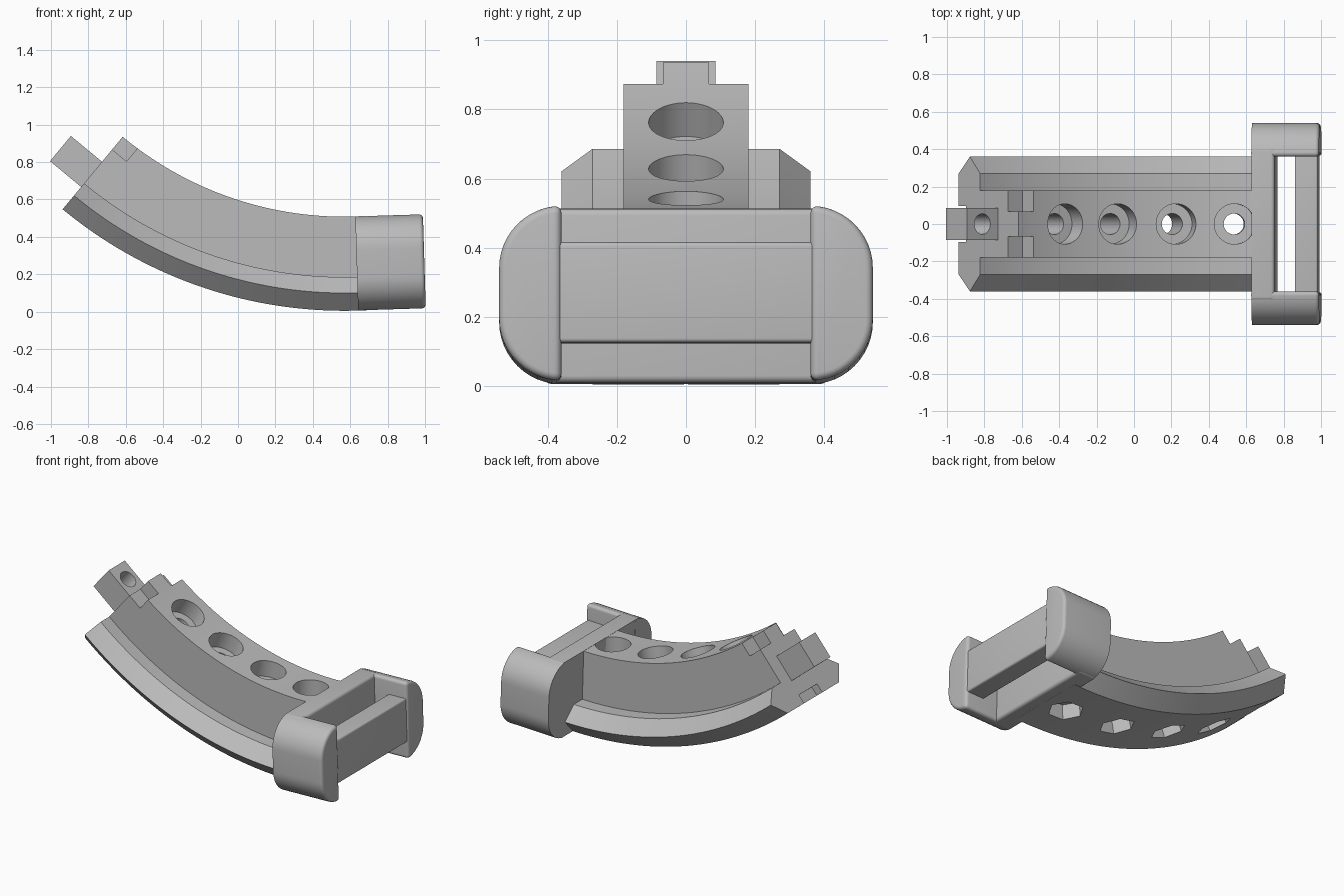
import bpy, bmesh, math
from mathutils import Matrix

if "Cube" in bpy.data.objects:
    bpy.data.objects.remove(bpy.data.objects["Cube"])

grey = bpy.data.materials.new("plain grey")
grey.use_nodes = True
grey.diffuse_color = (0.5, 0.5, 0.5, 1)
grey.node_tree.nodes["Principled BSDF"].inputs["Base Color"].default_value = (0.5, 0.5, 0.5, 1)

# Arc of the curved arm: centre, outer and inner radius, end angles
CX, CZ, R_OUT, R_IN = 0.57, 2.37, 2.365, 1.862
A_END, A_HANDLE = math.radians(39.6), math.radians(-1.75)


def frame(a, r):
    """Local axes on the arc: x along it, z towards its centre."""
    return (Matrix.Translation((CX - r * math.sin(a), 0, CZ - r * math.cos(a)))
            @ Matrix.Rotation(a, 4, 'Y'))


def finish(name, bm, matrix=Matrix()):
    bmesh.ops.transform(bm, matrix=matrix, verts=bm.verts)
    bmesh.ops.recalc_face_normals(bm, faces=bm.faces)
    mesh = bpy.data.meshes.new(name)
    bm.to_mesh(mesh)
    bm.free()
    mesh.materials.append(grey)
    ob = bpy.data.objects.new(name, mesh)
    bpy.context.collection.objects.link(ob)
    return ob


def box(name, xr, yr, zr, matrix, bevel=0):
    bm = bmesh.new()
    bmesh.ops.create_cube(bm, size=1)
    for v in bm.verts:
        v.co = [lo + (c + 0.5) * (hi - lo) for c, (lo, hi) in zip(v.co, (xr, yr, zr))]
    if bevel:
        round_edges(bm, bevel, xr[0])
    return finish(name, bm, matrix)


def rod(name, radius, zr, matrix, sides=48):
    bm = bmesh.new()
    bmesh.ops.create_cone(bm, cap_ends=True, segments=sides, radius1=radius,
                          radius2=radius, depth=zr[1] - zr[0])
    turn = Matrix.Rotation(math.pi / 6, 4, 'Z')
    return finish(name, bm, matrix @ Matrix.Translation((0, 0, sum(zr) / 2)) @ turn)


def round_edges(bm, width, flat_x):
    """Round the sharp edges that do not lie on the flat back plane."""
    bm.normal_update()
    edges = [e for e in bm.edges if e.calc_face_angle(0) > 0.7
             and not all(abs(v.co.x - flat_x) < 1e-4 for v in e.verts)]
    bmesh.ops.bevel(bm, geom=edges, offset=width, segments=5, profile=0.5,
                    affect='EDGES', clamp_overlap=True)


def cut(ob, cutters):
    bpy.context.view_layer.objects.active = ob
    for c in cutters:
        m = ob.modifiers.new("cut", 'BOOLEAN')
        m.operation, m.solver, m.object = 'DIFFERENCE', 'EXACT', c
        bpy.ops.object.modifier_apply(modifier=m.name)
        bpy.data.objects.remove(c)


def smooth(ob):
    bpy.ops.object.select_all(action='DESELECT')
    ob.select_set(True)
    bpy.context.view_layer.objects.active = ob
    bpy.ops.object.shade_smooth_by_angle(angle=math.radians(30))


# Curved arm: T-shaped section swept along the arc
half = [(0.27, R_OUT), (0.36, 2.27), (0.27, 2.185), (0.18, 2.185), (0.18, R_IN)]
section = half + [(-y, r) for y, r in reversed(half)]
bm = bmesh.new()
STEPS = 48
a_start = A_HANDLE - 0.02
rings = []
for i in range(STEPS + 1):
    a = a_start + (A_END - a_start) * i / STEPS
    rings.append([bm.verts.new(frame(a, r) @ Matrix.Translation((0, y, 0)).translation)
                  for y, r in section])
n = len(section)
for p, q in zip(rings, rings[1:]):
    for j in range(n):
        bm.faces.new((p[j], p[(j + 1) % n], q[(j + 1) % n], q[j]))
bm.faces.new(rings[0])
bm.faces.new(rings[-1])
arm = finish("curved_arm", bm)

# Counterbored screw holes with hexagonal nut pockets underneath
cutters = []
for deg in (1.0, 10.7, 20.7, 30.3):
    a = math.radians(deg)
    cutters.append(rod("bore", 0.108, (-0.11, 0.1), frame(a, R_IN)))
    cutters.append(rod("hole", 0.056, (-0.6, 0.1), frame(a, R_IN)))
    cutters.append(rod("nut", 0.108, (-0.1, 0.1), frame(a, R_OUT), 6))

# Side notches at the top of the free end, and one small notch at its foot
for yr in ((0.067, 0.3), (-0.3, -0.067)):
    cutters.append(box("notch", (-0.1, 0.1), yr, (-0.088, 0.1), frame(A_END, R_IN)))
cutters.append(box("foot_notch", (-0.1, 0.05), (-0.095, 0.095), (-0.1, 0.06),
                   frame(A_END, R_OUT)))
cut(arm, cutters)
smooth(arm)

# Square peg on the free end, with a pin hole
peg_frame = frame(A_END, 2.21)
peg = box("end_peg", (-0.216, 0.02), (-0.085, 0.085), (0, 0.175), peg_frame)
cut(peg, [rod("pin", 0.055, (-0.1, 0.3), peg_frame @ Matrix.Translation((-0.108, 0, 0)))])
smooth(peg)

# Handle: two rounded cheeks, a back wall and a cross bar
grip = frame(A_HANDLE, R_OUT)
LENGTH, HEIGHT, CORNER = 0.362, 0.505, 0.18
for side, name in ((1, "left_cheek"), (-1, "right_cheek")):
    outline = [(0.36, 0), (0.36, HEIGHT)]
    for k, cz in ((1, HEIGHT - CORNER), (0, CORNER)):
        for i in range(13):
            t = math.pi / 2 * (k - i / 12)
            outline.append((0.36 + CORNER * math.cos(t), cz + CORNER * math.sin(t)))
    outline = [p for i, p in enumerate(outline) if p not in outline[:i]]
    bm = bmesh.new()
    face = bm.faces.new([bm.verts.new((0, side * y, z)) for y, z in outline])
    bmesh.ops.remove_doubles(bm, verts=bm.verts, dist=1e-4)
    geom = bmesh.ops.extrude_face_region(bm, geom=bm.faces[:])["geom"]
    bmesh.ops.translate(bm, vec=(LENGTH, 0, 0),
                        verts=[g for g in geom if isinstance(g, bmesh.types.BMVert)])
    bmesh.ops.recalc_face_normals(bm, faces=bm.faces)
    round_edges(bm, 0.035, 0)
    smooth(finish(name, bm, grip))

smooth(box("back_wall", (0.001, 0.125), (-0.41, 0.41), (0.001, HEIGHT - 0.001), grip, 0.02))
smooth(box("cross_bar", (0.23, 0.353), (-0.4, 0.4), (0.11, 0.4), grip, 0.012))
